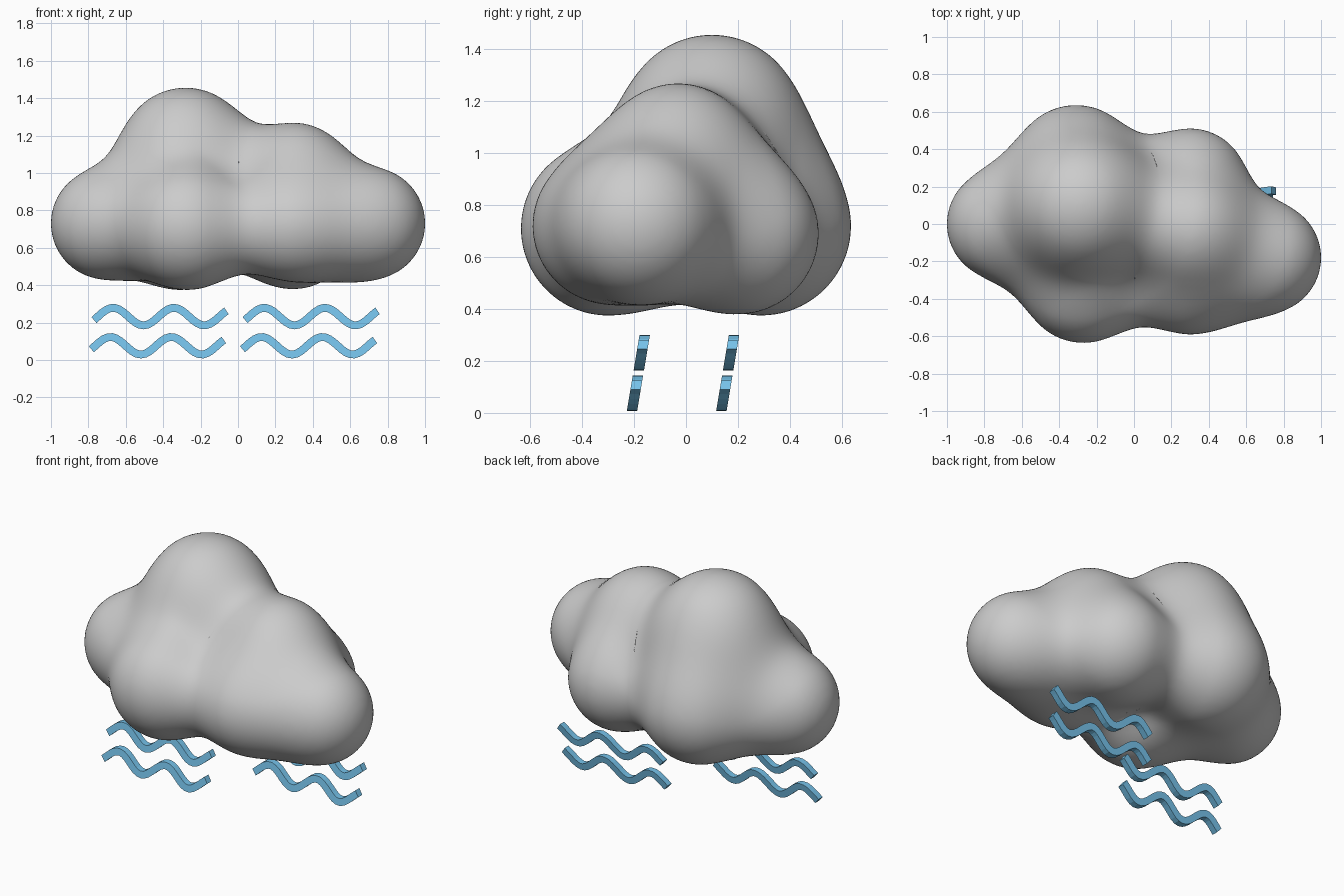
import bpy, bmesh, math
from mathutils import Vector, Matrix

if "Cube" in bpy.data.objects:
    bpy.data.objects.remove(bpy.data.objects["Cube"])

# Cloud puffs: x, y, z, radius
PUFFS = [
    (-0.70, 0.00, 0.73, 0.30), (-0.31, 0.29, 0.72, 0.345),
    (-0.27, -0.30, 0.71, 0.335), (0.30, -0.29, 0.72, 0.30),
    (0.30, 0.20, 0.69, 0.31), (0.70, -0.18, 0.73, 0.30),
    (0.30, -0.03, 1.00, 0.265), (-0.28, 0.10, 1.105, 0.35),
]
CENTRES = [(Vector(p[:3]), p[3]) for p in PUFFS]
BLEND = 0.27


def field(p):
    """Distance to the softly blended puffs."""
    d = 10.0
    for c, r in CENTRES:
        e = (p - c).length - r
        h = max(BLEND - abs(d - e), 0.0)
        d = min(d, e) - h * h / (4 * BLEND)
    return d


def gradient(p):
    e = 0.004
    return Vector([field(p + a * e) - field(p - a * e)
                   for a in (Vector((1, 0, 0)), Vector((0, 1, 0)), Vector((0, 0, 1)))]) / (2 * e)


def make_cloud():
    bm = bmesh.new()
    for c, r in CENTRES:
        bmesh.ops.create_icosphere(bm, subdivisions=4, radius=r + 0.03,
                                   matrix=Matrix.Translation(c))
    me = bpy.data.meshes.new("cloud")
    bm.to_mesh(me)
    bm.free()
    ob = bpy.data.objects.new("cloud", me)
    bpy.context.collection.objects.link(ob)
    bpy.context.view_layer.objects.active = ob
    ob.select_set(True)
    # fuse the spheres, then relax the skin onto the blended surface
    mod = ob.modifiers.new("fuse", 'REMESH')
    mod.mode = 'VOXEL'
    mod.voxel_size = 0.028
    bpy.ops.object.modifier_apply(modifier=mod.name)
    bm = bmesh.new()
    bm.from_mesh(ob.data)
    for _ in range(4):
        bmesh.ops.smooth_vert(bm, verts=bm.verts, factor=0.5,
                              use_axis_x=True, use_axis_y=True, use_axis_z=True)
        for v in bm.verts:
            g = gradient(v.co)
            v.co -= g * (field(v.co) / max(g.length_squared, 0.2))
    for f in bm.faces:
        f.smooth = True
    bm.to_mesh(ob.data)
    bm.free()


blue = bpy.data.materials.new("wind_blue")
blue.diffuse_color = (0.18, 0.54, 0.82, 1)
blue.use_nodes = True
blue.node_tree.nodes["Principled BSDF"].inputs["Base Color"].default_value = blue.diffuse_color


def make_wave(name, dx, dz, y0):
    """Wavy ribbon leaning slightly back."""
    x0, x1, period, amp, half, depth, n = -0.77, -0.062, 0.325, 0.047, 0.021, 0.02, 32
    k = 2 * math.pi / period
    bm = bmesh.new()
    rings = []
    for i in range(n + 1):
        x = x0 + (x1 - x0) * i / n
        a = k * (x + 0.749)
        z = 0.232 + amp * math.sin(a)
        t = Vector((1, amp * k * math.cos(a))).normalized()
        ring = []
        for s, d in ((-1, -1), (1, -1), (1, 1), (-1, 1)):
            pz = z + dz + s * half * t.x
            px = x + dx - s * half * t.y
            ring.append(bm.verts.new((px, y0 + (pz - 0.15) * 0.167 + d * depth, pz)))
        rings.append(ring)
    for a, b in zip(rings, rings[1:]):
        for j in range(4):
            bm.faces.new((a[j], a[(j + 1) % 4], b[(j + 1) % 4], b[j]))
    bm.faces.new(rings[0])
    bm.faces.new(rings[-1])
    bmesh.ops.recalc_face_normals(bm, faces=bm.faces)
    me = bpy.data.meshes.new(name)
    bm.to_mesh(me)
    bm.free()
    me.materials.append(blue)
    bpy.context.collection.objects.link(bpy.data.objects.new(name, me))


make_cloud()
# Two stacked waves under each half of the cloud
for side, dx, y0 in (("left", 0.0, -0.184), ("right", 0.808, 0.16)):
    make_wave("upper_wave_" + side, dx, 0.0, y0)
    make_wave("lower_wave_" + side, dx - 0.014, -0.156, y0)
